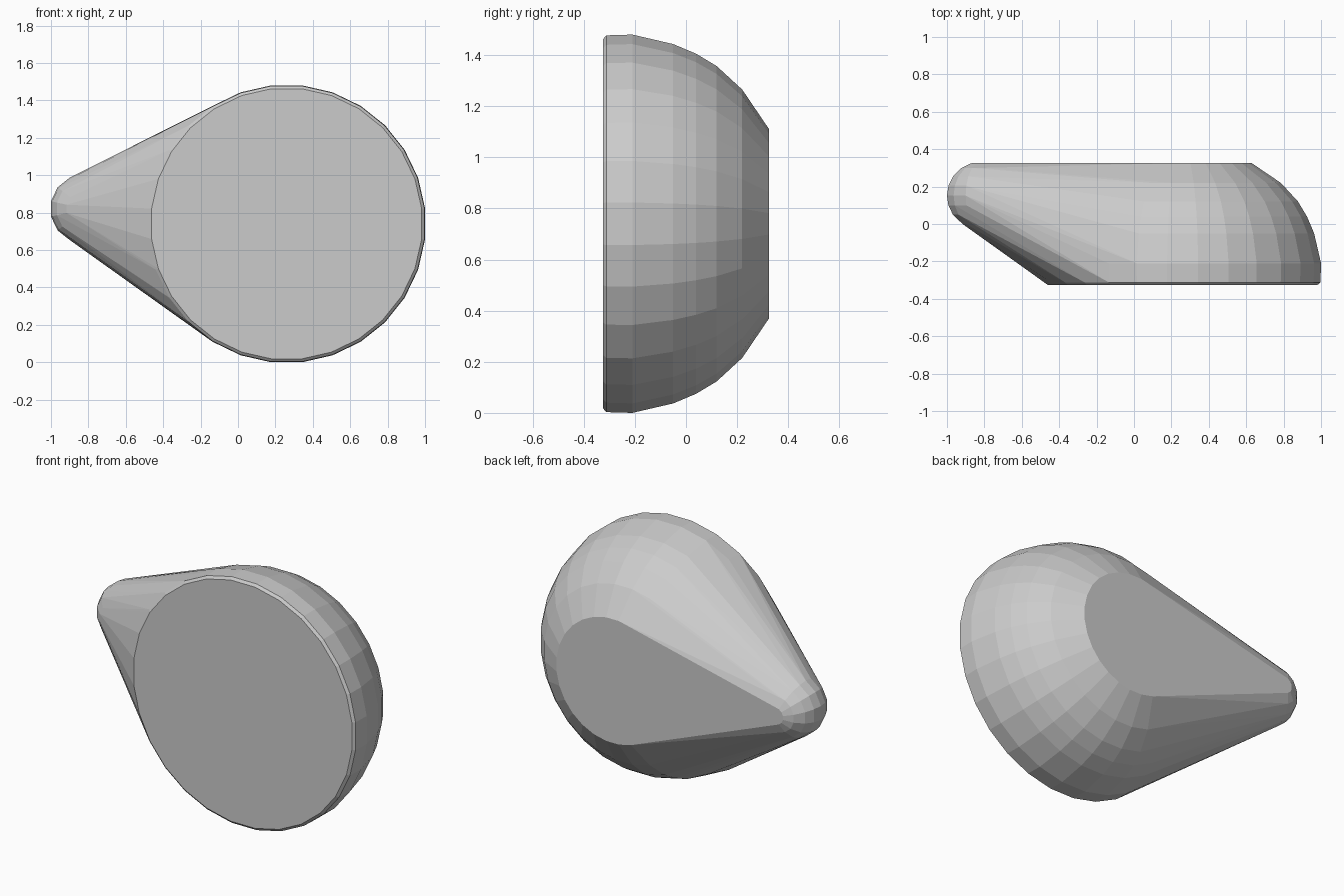
import bpy, bmesh
from math import sin, cos, pi, sqrt

if "Cube" in bpy.data.objects:
    bpy.data.objects.remove(bpy.data.objects["Cube"])

FRONT, BACK = -0.325, 0.325


def ring(bm, centre, radius, y, sides):
    """Ring of points around the y axis, with flats at top, bottom and sides."""
    r = radius / cos(pi / sides)
    for i in range(sides):
        a = 2 * pi * (i + 0.5) / sides
        bm.verts.new((centre[0] + r * cos(a), y, centre[1] + r * sin(a)))


bm = bmesh.new()

# Large dome: flat disc at the front with a tiny rounded rim, cut off at the back
dome_profile = [(FRONT, 0.722), (-0.312, 0.737), (-0.21, 0.74), (-0.05, 0.703),
                (0.04, 0.665), (0.12, 0.617), (0.22, 0.525), (BACK, 0.37)]
for y, r in dome_profile:
    ring(bm, (0.26, 0.74), r, y, 28)

# Small rounded tip, flush with the flat back
tip_r, tip_y, tip_sides = 0.18, 0.152, 14
for y in (-0.028, 0.0, 0.05, 0.10, tip_y, 0.205, 0.255, 0.30, BACK):
    r = sqrt(max(tip_r ** 2 - (y - tip_y) ** 2, 0.0001))
    ring(bm, (-0.82, 0.82), r, y, tip_sides)

# Stretch a skin over both ends
hull = bmesh.ops.convex_hull(bm, input=bm.verts)
loose = {g for g in hull["geom_interior"] + hull["geom_unused"]
         if isinstance(g, bmesh.types.BMVert)}
bmesh.ops.delete(bm, geom=list(loose), context='VERTS')
bmesh.ops.dissolve_limit(bm, angle_limit=0.01, verts=bm.verts, edges=bm.edges)
bmesh.ops.recalc_face_normals(bm, faces=bm.faces)

mesh = bpy.data.meshes.new("tapered_dome")
bm.to_mesh(mesh)
bm.free()
body = bpy.data.objects.new("tapered_dome", mesh)
bpy.context.collection.objects.link(body)
